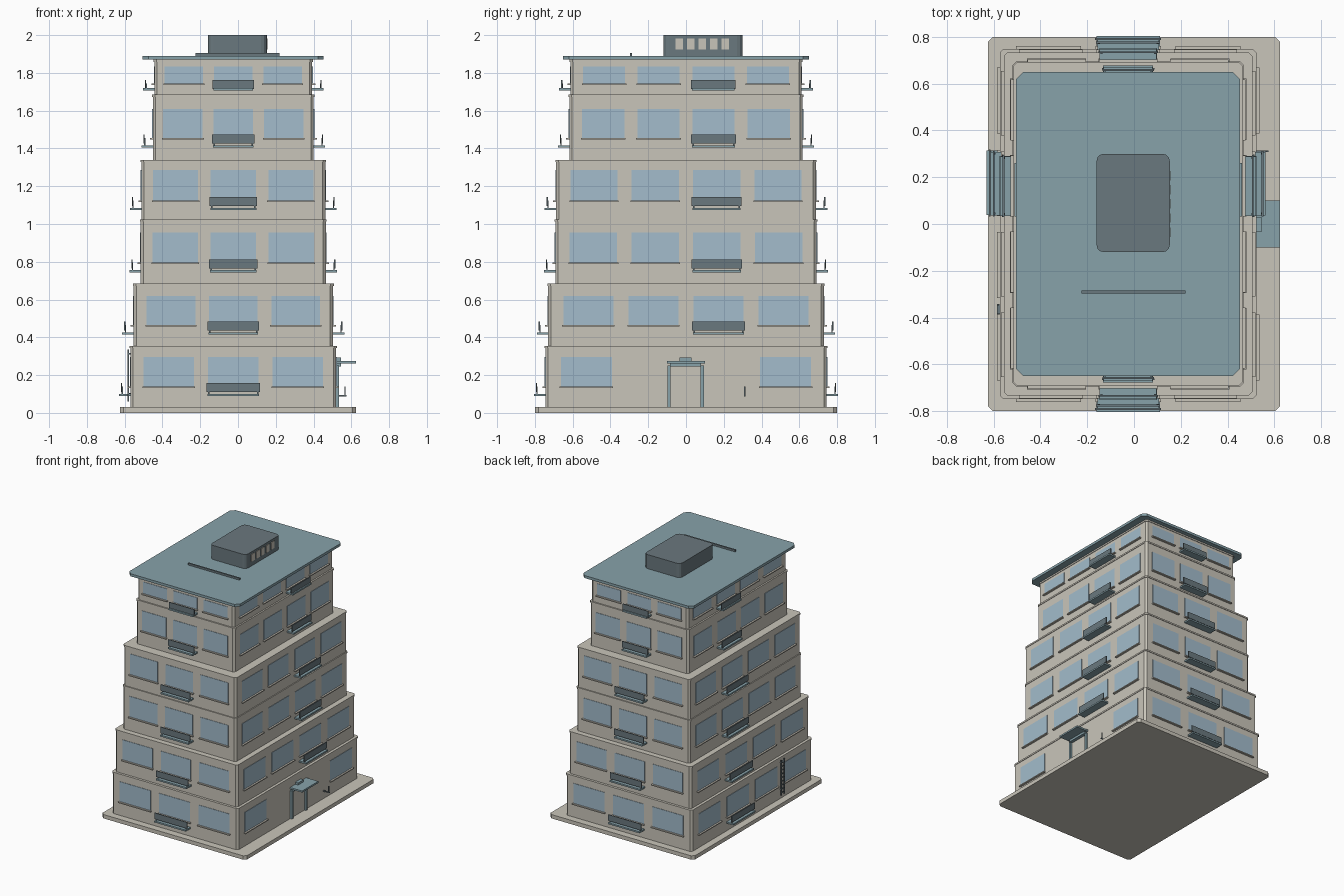
import bpy
import bmesh

cube = bpy.data.objects.get("Cube")
if cube:
    bpy.data.objects.remove(cube, do_unlink=True)


def material(name, rgb):
    mat = bpy.data.materials.new(name)
    lin = [((c / 255 + 0.055) / 1.055) ** 2.4 for c in rgb] + [1.0]
    mat.use_nodes = True
    mat.diffuse_color = lin
    mat.node_tree.nodes["Principled BSDF"].inputs["Base Color"].default_value = lin
    return mat


WALL = material("warm stone", (201, 197, 186))
GLASS = material("pale blue glass", (163, 188, 204))
TEAL = material("muted teal", (135, 162, 170))
SLATE = material("slate grey", (106, 120, 126))

CX = -0.025  # centre line of the tower


def box(name, lo, hi, mat, corner=0.0, segments=1):
    """Box from two corners, with optionally bevelled upright edges."""
    bm = bmesh.new()
    bmesh.ops.create_cube(bm, size=1)
    for v in bm.verts:
        v.co = [(a + b) / 2 + c * (b - a) for a, b, c in zip(lo, hi, v.co)]
    if corner:
        upright = [e for e in bm.edges
                   if abs(e.verts[0].co.z - e.verts[1].co.z) > 1e-5]
        bmesh.ops.bevel(bm, geom=upright, offset=corner, segments=segments,
                        profile=0.5, affect='EDGES')
    mesh = bpy.data.meshes.new(name)
    bm.to_mesh(mesh)
    bm.free()
    mesh.materials.append(mat)
    obj = bpy.data.objects.new(name, mesh)
    bpy.context.collection.objects.link(obj)
    return obj


def on_wall(name, side, half, u, z, out, mat):
    """Box on a wall: u and z are ranges along it, out is a range outwards."""
    axis, sign = side
    a, b = sorted(sign * (half + o) for o in out)
    if axis == 'y':
        return box(name, (CX + u[0], a, z[0]), (CX + u[1], b, z[1]), mat)
    return box(name, (CX + a, u[0], z[0]), (CX + b, u[1], z[1]), mat)


def balcony(side, half, u, sill, drop, width):
    r = width / 2
    floor = sill - drop
    on_wall("balcony_floor", side, half, (u - r + 0.005, u + r - 0.005),
            (floor - 0.006, floor + 0.006), (-0.01, 0.06), TEAL)
    on_wall("balcony_railing", side, half, (u - r, u + r),
            (sill - 0.03, sill + 0.018), (0.043, 0.05), SLATE)
    for end in (u - r + 0.012, u + r - 0.012):
        on_wall("railing_post", side, half, (end - 0.004, end + 0.004),
                (floor, sill), (0.04, 0.046), SLATE)


# Base plinth
box("base_plinth", (-0.625, -0.8, 0), (0.625, 0.8, 0.03), WALL, 0.02)

# Storeys: bottom, top, half width, half depth, window bottom, window top
storeys = [
    (0.03, 0.355, 0.545, 0.745, 0.14, 0.295),
    (0.355, 0.685, 0.528, 0.730, 0.465, 0.62),
    (0.685, 1.025, 0.490, 0.692, 0.795, 0.955),
    (1.025, 1.34, 0.487, 0.688, 1.125, 1.285),
    (1.34, 1.685, 0.426, 0.618, 1.455, 1.61),
    (1.685, 1.87, 0.418, 0.612, 1.745, 1.835),
]
SIDES = (('y', -1), ('y', 1), ('x', 1), ('x', -1))

for level, (z0, z1, hx, hy, sill, head) in enumerate(storeys):
    box("storey_walls", (CX - hx, -hy, z0), (CX + hx, hy, z1), WALL, 0.015)
    box("storey_band", (CX - hx - 0.004, -hy - 0.004, z1 - 0.012),
        (CX + hx + 0.004, hy + 0.004, z1), WALL, 0.016)
    for side in SIDES:
        along_x = side[0] == 'y'
        half = hy if along_x else hx
        if along_x:
            width, gap, count = 0.49 * hx, 0.626 * hx, 3
        else:
            width, gap, count = 0.363 * hy, 0.472 * hy, 4
        entrance = level == 0 and side == ('x', 1)
        for i in range(count):
            if entrance and i in (1, 2):
                continue
            u = (i - (count - 1) / 2) * gap
            span = (u - width / 2, u + width / 2)
            on_wall("window_pane", side, half, span, (sill, head),
                    (-0.003, 0.003), GLASS)
            on_wall("window_sill", side, half, (span[0] - 0.006, span[1] + 0.006),
                    (sill - 0.008, sill), (-0.003, 0.016), WALL)
        if not entrance:
            balcony(side, half, 0 if along_x else gap / 2, sill,
                    0.032 if level == 5 else 0.045, width + 0.015)

# Roof slab and roof rail
box("roof_slab", (-0.505, -0.65, 1.87), (0.453, 0.65, 1.89), TEAL, 0.03)
box("roof_rail", (-0.225, -0.297, 1.89), (0.22, -0.285, 1.905), SLATE)

# Rooftop plant room with a row of vents
box("plant_room", (-0.16, -0.12, 1.89), (0.153, 0.30, 2.0), SLATE, 0.03, 3)
for i in range(5):
    y = -0.035 + i * 0.0605
    box("plant_room_vent", (0.15, y - 0.02, 1.925), (0.157, y + 0.02, 1.982), WALL)

# Entrance: frame, canopy and lamp
for y in (-0.09, 0.085):
    box("door_jamb", (0.515, y - 0.009, 0.03), (0.535, y + 0.009, 0.25), TEAL)
box("door_lintel", (0.515, -0.085, 0.245), (0.545, 0.08, 0.262), TEAL)
box("entrance_canopy", (0.515, -0.1, 0.262), (0.625, 0.1, 0.275), TEAL)
box("canopy_lamp", (0.515, -0.035, 0.275), (0.545, 0.03, 0.292), TEAL)

# Small pipe stub beside the entrance
box("pipe_arm", (0.515, 0.308, 0.088), (0.575, 0.315, 0.096), SLATE)
box("pipe_riser", (0.563, 0.308, 0.088), (0.569, 0.315, 0.14), SLATE)

# Wall ladder
for y in (-0.385, -0.345):
    box("ladder_rail", (-0.586, y - 0.003, 0.06), (-0.578, y + 0.003, 0.335), SLATE)
for i in range(9):
    z = 0.08 + i * 0.029
    box("ladder_rung", (-0.585, -0.385, z - 0.003), (-0.579, -0.345, z + 0.003), SLATE)
for z in (0.1, 0.31):
    box("ladder_bracket", (-0.58, -0.385, z), (-0.565, -0.345, z + 0.006), SLATE)
